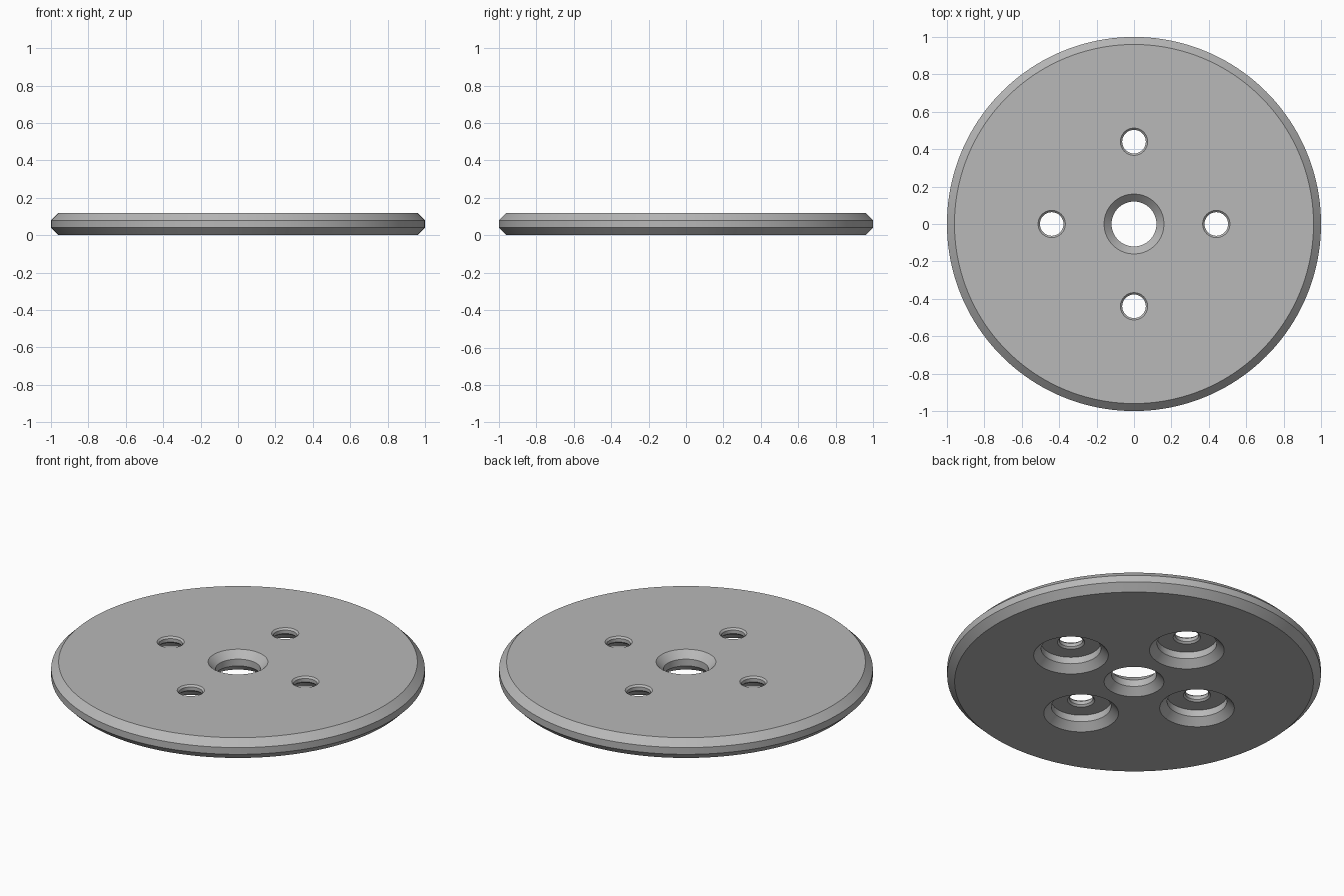
import bpy
import bmesh
from math import radians, cos, sin, tau

cube = bpy.data.objects.get("Cube")
if cube:
    bpy.data.objects.remove(cube, do_unlink=True)

THICK = 0.12
BEVEL = 0.04      # chamfer of the rim, centre hole and counterbores
EDGE = 0.01       # small chamfer of the bolt holes
OVER = 0.05       # how far cutters reach beyond the plate

grey = bpy.data.materials.new("plain grey")
grey.use_nodes = True
colour = (0.48, 0.48, 0.48, 1)
grey.diffuse_color = colour
grey.node_tree.nodes["Principled BSDF"].inputs["Base Color"].default_value = colour


def turned(name, profile, segments, x=0.0, y=0.0):
    """Closed solid of revolution from (radius, height) points, bottom to top."""
    bm = bmesh.new()
    rings = [[bm.verts.new((x + r * cos(tau * i / segments),
                            y + r * sin(tau * i / segments), z))
              for i in range(segments)] for r, z in profile]
    for low, high in zip(rings, rings[1:]):
        for i in range(segments):
            j = (i + 1) % segments
            bm.faces.new((low[i], low[j], high[j], high[i]))
    bm.faces.new(rings[0][::-1])
    bm.faces.new(rings[-1])
    mesh = bpy.data.meshes.new(name)
    bm.to_mesh(mesh)
    bm.free()
    mesh.materials.append(grey)
    obj = bpy.data.objects.new(name, mesh)
    bpy.context.collection.objects.link(obj)
    return obj


# Plate with a chamfered rim
plate = turned("round_plate", [(1 - BEVEL, 0), (1, BEVEL),
                               (1, THICK - BEVEL), (1 - BEVEL, THICK)], 160)

# Centre hole, chamfered on both sides
bore = 0.12
cutters = [turned("centre_hole_cutter", [
    (bore + BEVEL, -OVER), (bore + BEVEL, 0), (bore, BEVEL),
    (bore, THICK - BEVEL), (bore + BEVEL, THICK),
    (bore + BEVEL, THICK + OVER)], 96)]

# Four bolt holes, each with a chamfered counterbore underneath
hole, sink, floor = 0.063, 0.16, 0.08
for k in range(4):
    cutters.append(turned("bolt_hole_cutter", [
        (sink + BEVEL, -OVER), (sink + BEVEL, 0), (sink, BEVEL), (sink, floor),
        (hole + EDGE, floor), (hole, floor + EDGE), (hole, THICK - EDGE),
        (hole + EDGE, THICK), (hole + EDGE, THICK + OVER)], 64,
        0.44 * cos(tau * k / 4), 0.44 * sin(tau * k / 4)))

# Cut the holes, then drop the cutters
bpy.ops.object.select_all(action='DESELECT')
bpy.context.view_layer.objects.active = plate
plate.select_set(True)
for cutter in cutters:
    cutter.hide_render = True
    cut = plate.modifiers.new("hole", 'BOOLEAN')
    cut.operation = 'DIFFERENCE'
    cut.solver = 'EXACT'
    cut.object = cutter
    bpy.ops.object.modifier_apply(modifier=cut.name)
    bpy.data.objects.remove(cutter, do_unlink=True)

bpy.ops.object.shade_smooth_by_angle(angle=radians(25))
